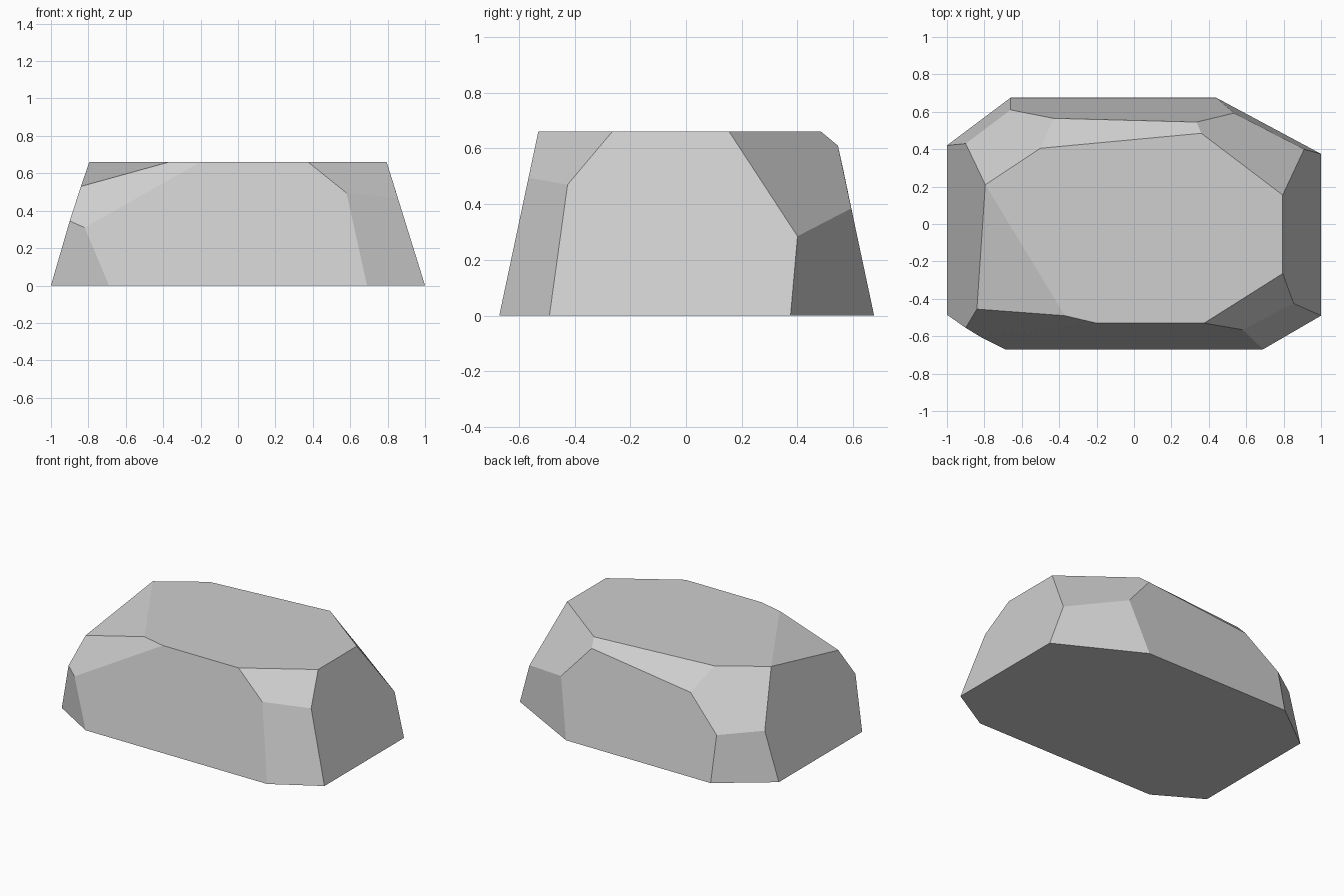
import bpy
import bmesh
import math

# Remove the default cube only
cube = bpy.data.objects.get("Cube")
if cube:
    bpy.data.objects.remove(cube, do_unlink=True)


def make_material(name, colour):
    """Plain flat colour for viewport and render."""
    material = bpy.data.materials.new(name)
    material.use_nodes = True
    material.diffuse_color = colour
    material.node_tree.nodes["Principled BSDF"].inputs["Base Color"].default_value = colour
    return material


def at_height(outline, height):
    """Lift a plan outline to a level height."""
    return [(x, y, height) for x, y in outline]


def faceted_stone(name, corners, material):
    """Wrap the corner points in a convex skin and merge its flat facets."""
    bm = bmesh.new()
    for corner in corners:
        bm.verts.new(corner)
    bmesh.ops.convex_hull(bm, input=bm.verts[:])
    loose = [v for v in bm.verts if not v.link_faces]
    bmesh.ops.delete(bm, geom=loose, context="VERTS")
    bmesh.ops.dissolve_limit(bm, angle_limit=math.radians(4),
                             verts=bm.verts[:], edges=bm.edges[:])
    bmesh.ops.recalc_face_normals(bm, faces=bm.faces[:])
    for face in bm.faces:
        face.smooth = False
    mesh = bpy.data.meshes.new(name)
    bm.to_mesh(mesh)
    bm.free()
    mesh.materials.append(material)
    stone = bpy.data.objects.new(name, mesh)
    bpy.context.scene.collection.objects.link(stone)
    return stone


# Footprint on the ground: a long octagon
footprint = [(-1, .42), (-1, -.485), (-.69, -.67), (.69, -.67),
             (1, -.49), (1, .375), (.44, .675), (-.66, .675)]

# Level top of the stone
crown = [(-.795, .21), (-.5, .405), (.36, .485), (.795, .155),
         (.795, -.265), (.375, -.53), (-.2, -.53), (-.37, -.49)]

# Chipped corners between the ground and the top
front_right_chips = [(-.84, -.455, .53), (-.9, -.555, .345), (-.82, -.604, .31)]
front_left_chips = [(.58, -.565, .495), (.854, -.425, .47)]
back_left_chips = [(.91, .4, .285), (.535, .593, .385), (.335, .545, .61)]
back_right_chips = [(-.43, .565, .52), (-.66, .61, .305), (-.9, .43, .33)]
chips = front_right_chips + front_left_chips + back_left_chips + back_right_chips

stone_grey = make_material("stone grey", (.62, .62, .62, 1))
top_height = .66
faceted_stone("boulder",
              at_height(footprint, 0) + chips + at_height(crown, top_height),
              stone_grey)
